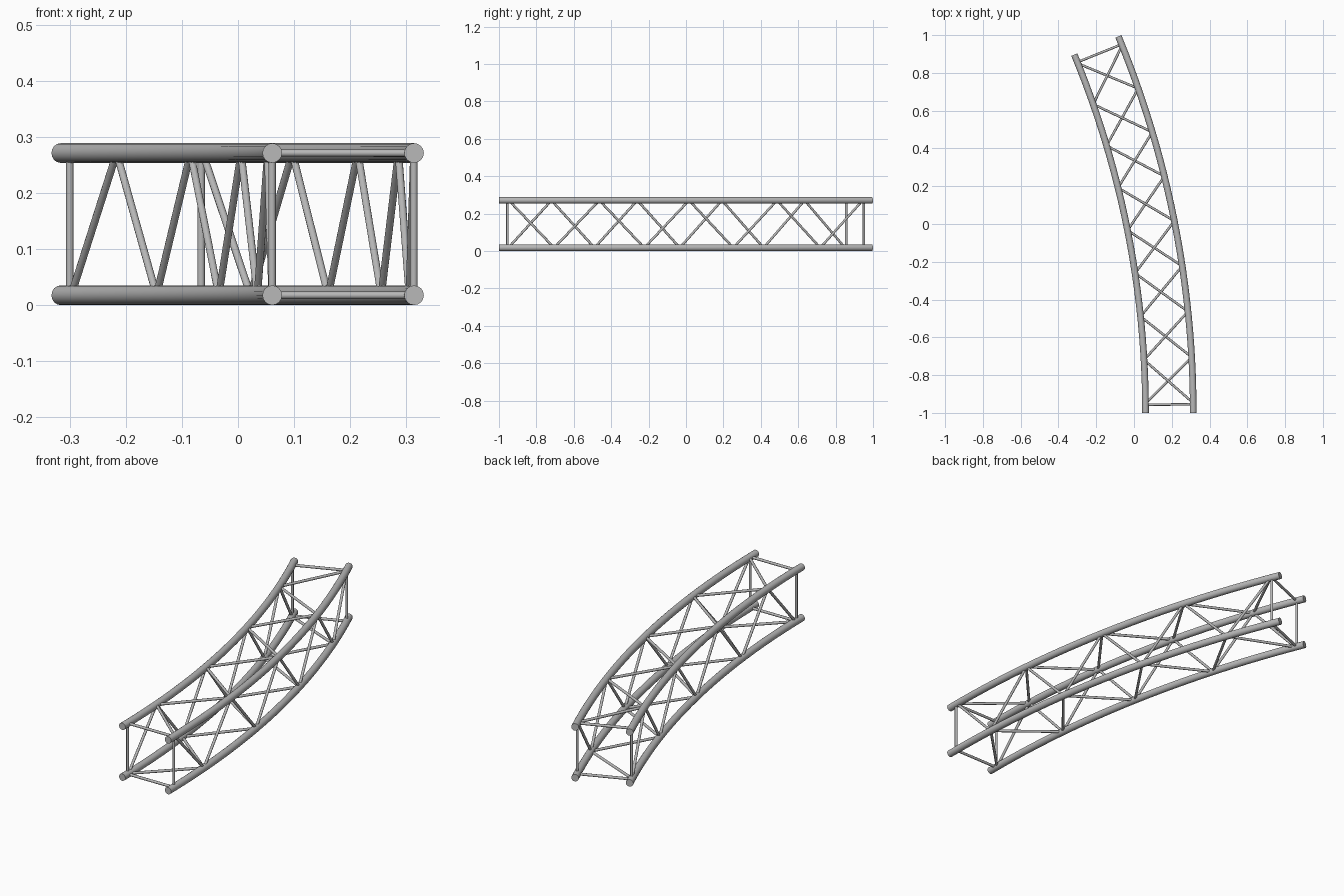
import bpy, bmesh, math
from mathutils import Vector

if "Cube" in bpy.data.objects:
    bpy.data.objects.remove(bpy.data.objects["Cube"], do_unlink=True)

# Single brushed metal colour
metal = bpy.data.materials.new("grey_metal")
metal.use_nodes = True
colour = (0.48, 0.48, 0.48, 1)
metal.diffuse_color = colour
metal.node_tree.nodes["Principled BSDF"].inputs["Base Color"].default_value = colour

# Arc layout: chords bend around a centre on the -x side
CENTRE = Vector((-4.895, -1.0, 0))
RADIUS = {"inner": 4.956, "outer": 5.2087}
HEIGHT = {"bottom": 0.0175, "top": 0.271}
SWEEP = 22.5
CHORD_R, BRACE_R = 0.0175, 0.0066
FIRST, LAST, BAYS = 0.5, 22.0, 8


def on_arc(side, level, degrees):
    a = math.radians(degrees)
    r = RADIUS[side]
    return CENTRE + Vector((r * math.cos(a), r * math.sin(a), HEIGHT[level]))


def tube(name, points, tangents, radius, sides):
    """Sweep a round section along points and cap both ends."""
    bm = bmesh.new()
    rings = []
    for p, t in zip(points, tangents):
        helper = Vector((0, 0, 1)) if abs(t.z) < 0.99 else Vector((1, 0, 0))
        u = t.cross(helper).normalized()
        v = u.cross(t).normalized()
        rings.append([bm.verts.new(p + radius * (u * math.cos(k) + v * math.sin(k)))
                      for k in (math.tau * i / sides for i in range(sides))])
    for a, b in zip(rings, rings[1:]):
        for i in range(sides):
            j = (i + 1) % sides
            bm.faces.new((a[i], a[j], b[j], b[i]))
    bm.faces.new(rings[0])
    bm.faces.new(rings[-1])
    bmesh.ops.recalc_face_normals(bm, faces=bm.faces)
    mesh = bpy.data.meshes.new(name)
    bm.to_mesh(mesh)
    bm.free()
    mesh.materials.append(metal)
    obj = bpy.data.objects.new(name, mesh)
    bpy.context.collection.objects.link(obj)
    bpy.ops.object.select_all(action="DESELECT")
    obj.select_set(True)
    bpy.context.view_layer.objects.active = obj
    bpy.ops.object.shade_smooth_by_angle(angle=math.radians(35))


def brace(name, start, end):
    d = (end - start).normalized()
    tube(name, [start, end], [d, d], BRACE_R, 12)


# Four curved main chords
STEPS = 24
angles = [SWEEP * i / STEPS for i in range(STEPS + 1)]
for side in RADIUS:
    for level in HEIGHT:
        tube(f"{side}_{level}_chord",
             [on_arc(side, level, a) for a in angles],
             [Vector((-math.sin(math.radians(a)), math.cos(math.radians(a)), 0)) for a in angles],
             CHORD_R, 16)

# Square frames near both ends
for end, a in (("front", FIRST), ("back", LAST)):
    for side in RADIUS:
        brace(f"{end}_{side}_post", on_arc(side, "bottom", a), on_arc(side, "top", a))
    for level in HEIGHT:
        brace(f"{end}_{level}_crossbar", on_arc("inner", level, a), on_arc("outer", level, a))

# Zigzag bracing on all four faces, sharing nodes on the chords
nodes = [FIRST + 0.08 + (LAST - FIRST - 0.16) * i / BAYS for i in range(BAYS + 1)]
zigzags = {
    "outer_side": (("outer", "top"), ("outer", "bottom")),
    "inner_side": (("inner", "bottom"), ("inner", "top")),
    "top_face": (("outer", "top"), ("inner", "top")),
    "bottom_face": (("inner", "bottom"), ("outer", "bottom")),
}
for name, chords in zigzags.items():
    for i in range(BAYS):
        brace(f"{name}_diagonal_{i + 1}",
              on_arc(*chords[i % 2], nodes[i]),
              on_arc(*chords[(i + 1) % 2], nodes[i + 1]))
